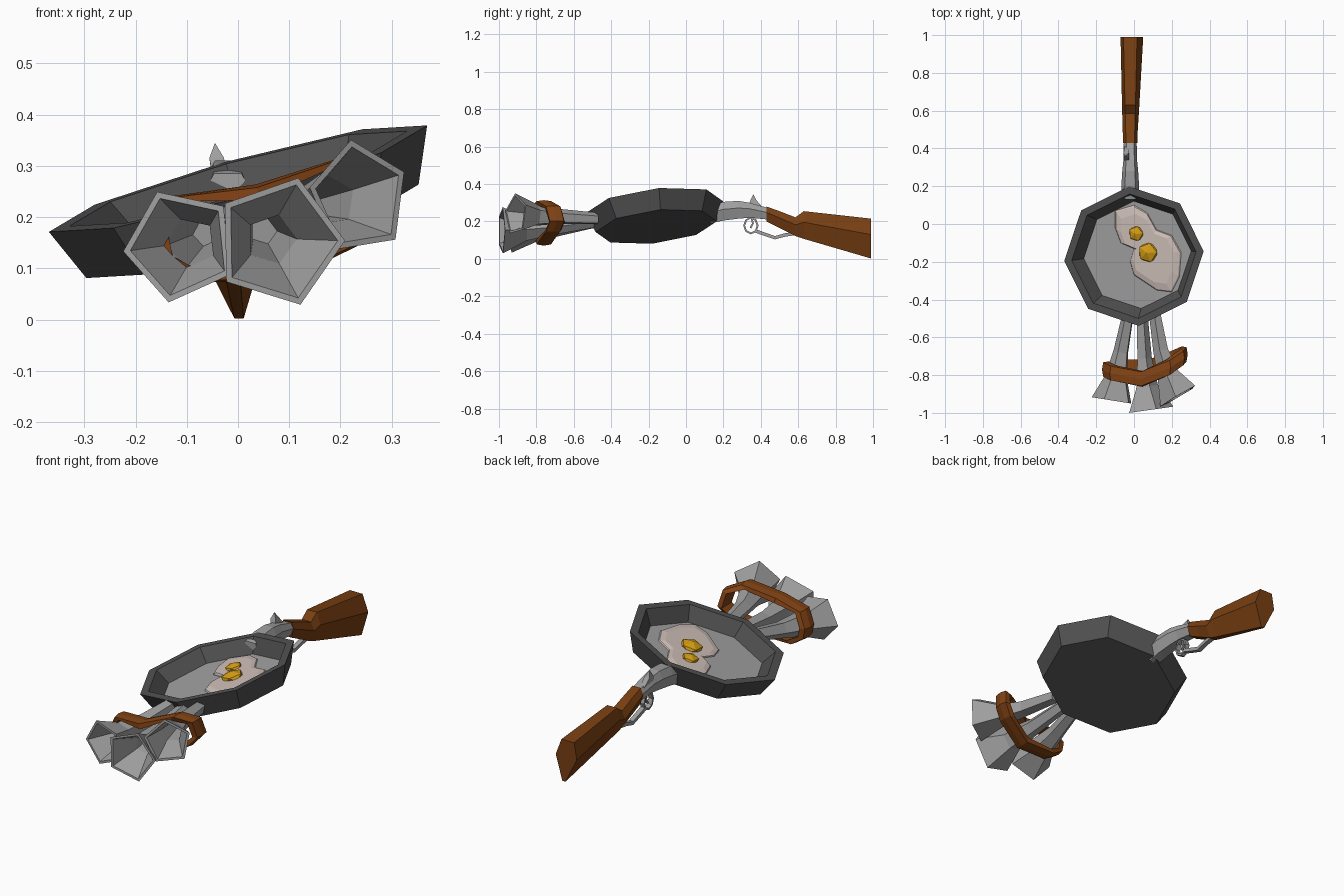
import bpy, bmesh, math
from mathutils import Vector, Matrix

cube = bpy.data.objects.get("Cube")
if cube:
    bpy.data.objects.remove(cube)


def material(name, rgb):
    m = bpy.data.materials.new(name)
    m.use_nodes = True
    m.diffuse_color = (*rgb, 1)
    m.node_tree.nodes["Principled BSDF"].inputs["Base Color"].default_value = (*rgb, 1)
    return m


iron = material("dark iron", (0.08, 0.08, 0.08))
steel = material("pale steel", (0.35, 0.35, 0.35))
wood = material("brown wood", (0.19, 0.05, 0.006))
leather = material("brown leather", (0.22, 0.055, 0.007))
egg = material("egg white", (0.62, 0.52, 0.48))
yolk = material("egg yolk", (0.66, 0.34, 0.008))


def finish(name, bm, *mats):
    bmesh.ops.recalc_face_normals(bm, faces=bm.faces)
    mesh = bpy.data.meshes.new(name)
    bm.to_mesh(mesh)
    bm.free()
    for m in mats:
        mesh.materials.append(m)
    obj = bpy.data.objects.new(name, mesh)
    bpy.context.collection.objects.link(obj)
    return obj


def loft(name, rings, *mats, closed=False, end_mat=0):
    """Skin a list of point rings; cap the ends unless the loft is a loop."""
    bm = bmesh.new()
    loops = [[bm.verts.new(p) for p in ring] for ring in rings]
    n = len(loops[0])
    pairs = list(zip(loops, loops[1:]))
    if closed:
        pairs.append((loops[-1], loops[0]))
    for a, b in pairs:
        for i in range(n):
            j = (i + 1) % n
            bm.faces.new((a[i], a[j], b[j], b[i]))
    if not closed:
        bm.faces.new(loops[0])
        bm.faces.new(loops[-1]).material_index = end_mat
    return finish(name, bm, *mats)


# Pan: tilted octagonal dish with a pale floor
PAN_Y = -0.17
DOWN = Vector((0.264, 0.1, -0.96))


def on_pan(x, y, depth=0.0):
    return Vector((x, y, 0.275 + 0.274 * x + 0.107 * (y - PAN_Y))) + DOWN * depth


def pan_ring(radius, depth):
    angles = [math.radians(4 + 45 * i) for i in range(8)]
    return [on_pan(radius * math.cos(a), PAN_Y + radius * math.sin(a), depth) for a in angles]


loft("pan", [pan_ring(0.325, 0.107), pan_ring(0.37, 0), pan_ring(0.33, 0), pan_ring(0.285, 0.07)],
     iron, steel, end_mat=1)

# Fried egg: low domed white and two faceted yolks
FLOOR = 0.068
outline = [(-0.1, 0.07), (0.0, 0.1), (0.07, 0.06), (0.12, -0.03), (0.2, -0.06), (0.25, -0.15),
           (0.24, -0.28), (0.2, -0.36), (0.12, -0.35), (0.0, -0.27), (-0.02, -0.2), (0.0, -0.13),
           (-0.07, -0.1), (-0.1, -0.02)]


def egg_ring(scale, lift):
    cx, cy = 0.07, -0.13
    return [on_pan(cx + (x - cx) * scale - 0.018, cy + (y - cy) * scale - 0.007, FLOOR - lift)
            for x, y in outline]


loft("egg_white", [egg_ring(1, 0), egg_ring(0.97, 0.006), egg_ring(0.8, 0.013)], egg)

tilt = DOWN.to_track_quat('-Z', 'Y').to_matrix().to_4x4()
for name, x, y, r in (("front_yolk", 0.075, -0.15, 0.058), ("rear_yolk", 0.012, -0.05, 0.044)):
    bm = bmesh.new()
    place = Matrix.Translation(on_pan(x - 0.015, y - 0.006, FLOOR - 0.013)) @ tilt
    bmesh.ops.create_icosphere(bm, subdivisions=1, radius=r,
                               matrix=place @ Matrix.Diagonal((1, 1, 0.5, 1)))
    finish(name, bm, yolk)


# Barrels: three flared five-sided trumpets, each hollow at the mouth
def barrel(name, start, mouth, aim, radius, phase):
    start, mouth, aim = Vector(start), Vector(mouth), Vector(aim).normalized()
    bend = mouth - aim * 0.2

    def ring(t, r):
        centre = start * (1 - t) ** 2 + bend * 2 * t * (1 - t) + mouth * t * t
        n = ((bend - start) * (1 - t) + (mouth - bend) * t).normalized()
        u = Vector((0, 0, 1)).cross(n).normalized()
        v = n.cross(u)
        angles = [math.radians(phase + 72 * i) for i in range(5)]
        return [centre + (u * math.cos(a) + v * math.sin(a)) * r for a in angles]

    loft(name, [ring(0, 0.032), ring(0.4, 0.042), ring(0.7, 0.062), ring(1, radius),
                ring(1, radius - 0.014), ring(0.7, 0.05), ring(0.35, 0.026)], steel)


barrel("right_barrel", (-0.03, -0.48, 0.2), (-0.112, -0.935, 0.145), (-0.16, -1, 0), 0.114, 114)
barrel("middle_barrel", (0.04, -0.48, 0.2), (0.08, -0.985, 0.152), (0.14, -1, 0), 0.13, 73)
barrel("left_barrel", (0.11, -0.47, 0.215), (0.237, -0.91, 0.238), (0.5, -0.85, 0.05), 0.114, 98)

# Strap: a leather loop wrapped around the three barrels
strap_path = [(-0.15, -0.77, 0.17), (-0.11, -0.79, 0.235), (0.04, -0.82, 0.245), (0.18, -0.76, 0.3),
              (0.25, -0.71, 0.275), (0.265, -0.69, 0.2), (0.22, -0.71, 0.15), (0.08, -0.76, 0.09),
              (-0.08, -0.76, 0.085), (-0.14, -0.77, 0.12)]
middle = Vector((0.06, -0.76, 0.18))
rings = []
for p in map(Vector, strap_path):
    out = p - middle
    out.y = 0
    out = out.normalized() * 0.013
    side = Vector((0, 0.042, 0))
    rings.append([p - side - out, p - side * 0.9 + out, p + out * 1.5,
                  p + side * 0.9 + out, p + side - out])
loft("strap", rings, leather, closed=True)


# Receiver and stock: six-sided sections along the length
def body(name, sections, mat):
    rings = []
    for y, top, bottom, half, keel, lean in sections:
        shape = [(-0.6, 1), (0.6, 1), (1, 0.6), (keel, 0), (-keel, 0), (-1, 0.6)]
        rings.append([(-0.02 + fx * half + lean * (1 - fz), y, bottom + (top - bottom) * fz)
                      for fx, fz in shape])
    loft(name, rings, mat)


body("receiver", [(0.13, 0.285, 0.19, 0.045, 0.6, 0), (0.2, 0.305, 0.205, 0.047, 0.6, 0),
                  (0.28, 0.31, 0.215, 0.042, 0.6, 0), (0.34, 0.3, 0.22, 0.036, 0.6, 0),
                  (0.44, 0.272, 0.21, 0.034, 0.6, 0)], steel)
body("stock", [(0.43, 0.28, 0.2, 0.038, 0.6, 0), (0.5, 0.255, 0.165, 0.04, 0.5, 0),
               (0.585, 0.222, 0.122, 0.044, 0.4, 0.004), (0.63, 0.255, 0.107, 0.046, 0.35, 0.006),
               (0.99, 0.215, 0.002, 0.06, 0.15, 0.022)], wood)


# Small metal fittings: flat strips following a path in the side plane
def strip(name, path, width, half_x, x=-0.02, closed=False):
    pts = [Vector((x, y, z)) for y, z in path]
    rings = []
    for i, p in enumerate(pts):
        before = pts[i - 1] if closed or i else p
        after = pts[(i + 1) % len(pts)] if closed or i + 1 < len(pts) else p
        d = (after - before).normalized()
        n = Vector((0, -d.z, d.y)) * width / 2
        s = Vector((half_x, 0, 0))
        rings.append([p - s - n, p + s - n, p + s + n, p - s + n])
    loft(name, rings, steel, closed=closed)


guard = [(0.347 + 0.036 * math.cos(a), 0.178 + 0.042 * math.sin(a))
         for a in (math.tau * i / 8 for i in range(8))]
strip("trigger_guard", guard, 0.01, 0.012, closed=True)
strip("trigger", [(0.35, 0.22), (0.358, 0.19), (0.345, 0.165)], 0.01, 0.006)
strip("lever", [(0.37, 0.15), (0.42, 0.132), (0.475, 0.113), (0.53, 0.128), (0.6, 0.138)],
      0.018, 0.012)


# Hammer: a small backward wedge on top of the receiver
def hammer_side(x, lean):
    return [(x, 0.335, 0.285), (x + lean, 0.345, 0.315), (-0.045, 0.36, 0.345),
            (x + lean, 0.375, 0.315), (x, 0.41, 0.275)]


loft("hammer", [hammer_side(-0.05, -0.006), hammer_side(-0.025, -0.002)], steel)
